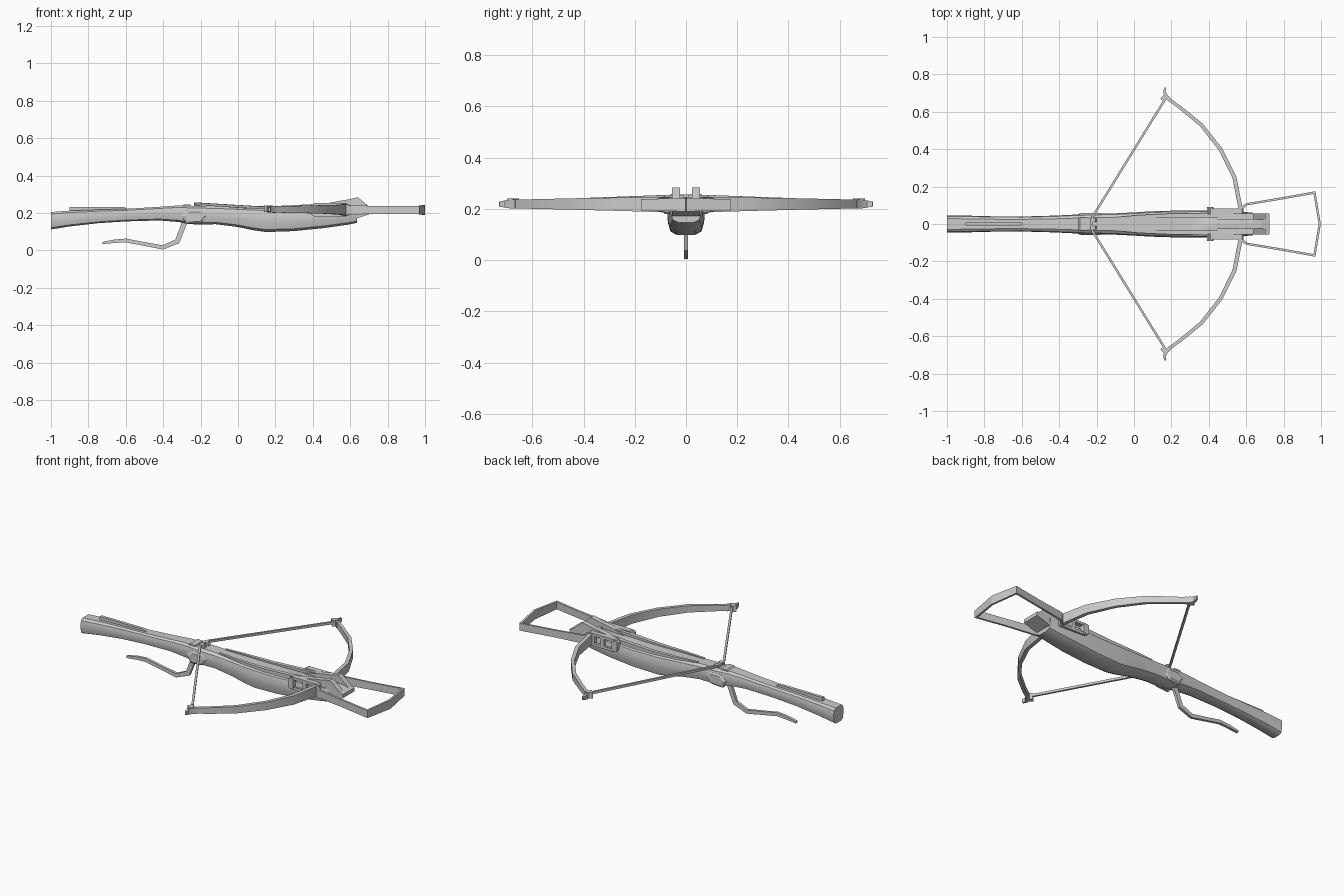
import bpy, bmesh
from mathutils import Vector


def loft(name, rings, mirror=False, smooth=35):
    """Skin a row of equal-sized rings and cap both ends."""
    bm = bmesh.new()
    vs = [[bm.verts.new(p) for p in r] for r in rings]
    n = len(vs[0])
    for a, b in zip(vs, vs[1:]):
        for i in range(n):
            j = (i + 1) % n
            bm.faces.new((a[i], a[j], b[j], b[i]))
    bm.faces.new(vs[0])
    bm.faces.new(vs[-1])
    bmesh.ops.recalc_face_normals(bm, faces=bm.faces)
    me = bpy.data.meshes.new(name)
    bm.to_mesh(me)
    bm.free()
    ob = bpy.data.objects.new(name, me)
    bpy.context.collection.objects.link(ob)
    if mirror:
        m = ob.modifiers.new("mirror", 'MIRROR')
        m.use_axis = (False, True, False)
        m.use_clip = True
    if smooth:
        bpy.ops.object.select_all(action='DESELECT')
        bpy.context.view_layer.objects.active = ob
        ob.select_set(True)
        bpy.ops.object.shade_smooth_by_angle(angle=smooth * 3.14159 / 180)
    return ob


def sweep(name, path, up, mirror=False, smooth=35):
    """Rectangular bar along a path of (x, y, z, half thickness, half depth along up)."""
    up = Vector(up)
    pts = [Vector(p[:3]) for p in path]
    rings = []
    for i, p in enumerate(pts):
        d1 = (p - pts[i - 1]).normalized() if i else None
        d2 = (pts[i + 1] - p).normalized() if i < len(pts) - 1 else None
        t = ((d1 or d2) + (d2 or d1)).normalized()
        s = up.cross(t).normalized()
        s /= max(0.5, t.dot(d1 or d2))
        w, h = path[i][3:]
        rings.append([p + s * w + up * h, p - s * w + up * h,
                      p - s * w - up * h, p + s * w - up * h])
    return loft(name, rings, mirror, smooth)


def plate(name, profile, y0, y1, mirror=True):
    """Side profile in x and z, thickened from y0 to y1."""
    return loft(name, [[(x, y, z) for x, z in profile] for y in (y0, y1)], mirror, 0)


# Stock: x, bottom, top, half width
stations = [(-1, .112, .205, .046), (-.9, .128, .212, .045), (-.75, .145, .218, .041),
            (-.6, .155, .222, .040), (-.42, .160, .233, .045), (-.32, .152, .240, .050),
            (-.22, .137, .238, .054), (-.12, .140, .236, .056), (0, .125, .232, .062),
            (.08, .108, .230, .067), (.15, .098, .229, .070), (.3, .103, .229, .073),
            (.45, .118, .234, .073), (.58, .136, .240, .066), (.636, .147, .242, .060)]
rings = []
for x, b, t, w in stations:
    h = t - b
    half = [(w * .62, t), (w * .9, t - h * .12), (w, t - h * .35),
            (w * .97, b + h * .35), (w * .85, b + h * .1), (w * .5, b)]
    rings.append([(x, y, z) for y, z in half] + [(x, -y, z) for y, z in reversed(half)])
loft("stock", rings)

# Overhanging nose at the front of the stock
plate("stock_nose", [(.60, .17), (.64, .172), (.725, .20), (.725, .222), (.68, .235), (.60, .24)],
      -.055, .055, False)

# Raised rails beside the bolt groove
sweep("groove_rail", [(-.10, .030, .230, .006, .010), (.03, .040, .228, .008, .010),
                      (.2, .045, .226, .011, .011), (.4, .046, .235, .012, .012),
                      (.56, .043, .246, .012, .014)], (0, 0, 1), True)
# Upright prongs at the front
plate("front_prong", [(.42, .235), (.50, .257), (.60, .274), (.64, .284), (.70, .235),
                      (.725, .205), (.62, .20)], .024, .055)

# Sight strip on the butt
plate("butt_strip", [(-.9, .205), (-.9, .233), (-.61, .233), (-.58, .215)], -.009, .009, False)

# Side boss around the trigger pivot
boss = [(-.30, .185), (-.27, .213), (-.19, .213), (-.165, .183), (-.20, .147), (-.275, .142)]
cx, cz = -.232, .18
loft("pivot_boss", [[(cx + (x - cx) * s, y, cz + (z - cz) * s) for x, z in boss]
                    for y, s in ((.035, 1.05), (.052, 1), (.059, .75))], True, 0)

# Nut that holds the string
plate("nut_claw", [(-.235, .225), (-.235, .256), (-.205, .254), (-.195, .225)], .010, .030)
plate("nut_plate", [(-.31, .23), (-.29, .245), (-.255, .244), (-.25, .225)], -.036, .036, False)

# Bow limbs, mirrored
sweep("bow", [(.578, 0, .217, .011, .030), (.570, .08, .217, .011, .030),
              (.537, .25, .218, .011, .026), (.462, .40, .219, .010, .023),
              (.360, .53, .219, .010, .020), (.250, .62, .219, .009, .018),
              (.175, .675, .219, .008, .016)], (0, 0, 1), True, 25)
# Curled bow tips
sweep("bow_tip", [(.195, .660, .219, .011, .018), (.172, .682, .219, .010, .017),
                  (.163, .705, .219, .007, .014), (.168, .729, .219, .005, .010)],
      (0, 0, 1), True)

# Bowstring, mirrored
sweep("string", [(-.226, 0, .249, .006, .007), (-.222, .038, .249, .006, .007),
                 (.172, .676, .225, .006, .007)], (0, 0, 1), True)
sweep("string_loop", [(.150, .662, .222, .014, .018), (.176, .688, .222, .014, .018)],
      (0, 0, 1), True)

# Foot stirrup, mirrored
sweep("stirrup", [(.560, .055, .216, .007, .032), (.575, .085, .216, .007, .031),
                  (.605, .106, .216, .006, .024), (.78, .135, .216, .006, .021),
                  (.965, .168, .216, .006, .022), (.993, 0, .216, .006, .026)],
      (0, 0, 1), True, 20)

# Side bracket that clamps the bow: a frame with two windows
for name, x0, x1, z0, z1 in [("bracket_top", .40, .585, .238, .254),
                             ("bracket_bottom", .40, .585, .180, .196),
                             ("bracket_rear", .39, .425, .186, .248),
                             ("bracket_middle", .48, .505, .19, .245),
                             ("bracket_front", .54, .565, .19, .245)]:
    c = .008
    plate(name, [(x0, z0 + c), (x0 + c, z0), (x1 - c, z0), (x1, z0 + c),
                 (x1, z1 - c), (x1 - c, z1), (x0 + c, z1), (x0, z1 - c)],
          .050, .090 if name == "bracket_rear" else .083)

# Long trigger lever
sweep("trigger", [(-.275, .0, .175, .015, .008), (-.293, 0, .13, .014, .008),
                  (-.325, 0, .048, .013, .008), (-.402, 0, .016, .011, .008),
                  (-.50, 0, .034, .010, .008), (-.60, 0, .053, .010, .008),
                  (-.66, 0, .049, .009, .008), (-.725, 0, .039, .006, .008)], (0, 1, 0))
